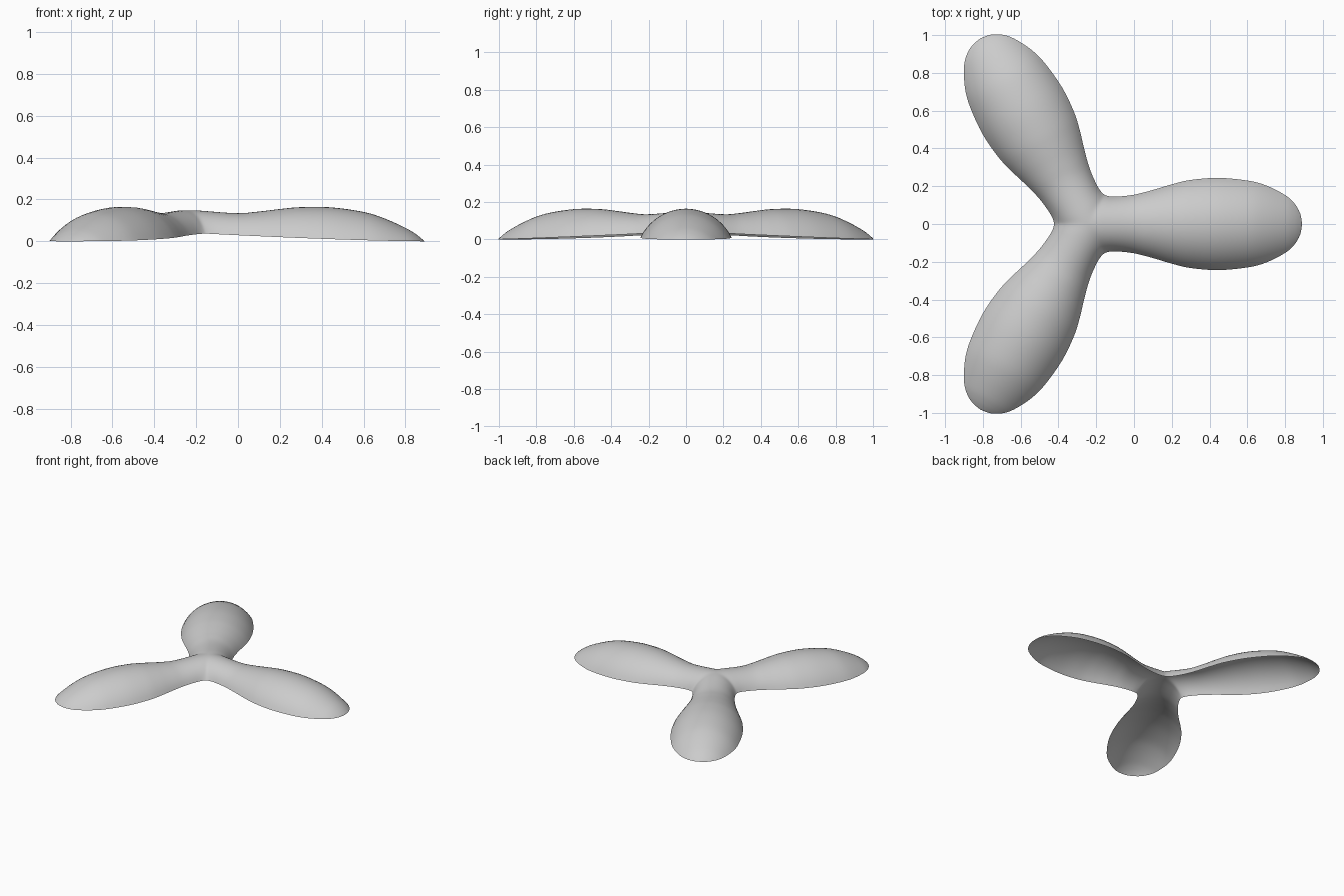
import bpy, bmesh, math
from mathutils import Vector, Matrix

if "Cube" in bpy.data.objects:
    bpy.data.objects.remove(bpy.data.objects["Cube"])

HUB_X = -0.245    # centre of the three-fold symmetry
SUB, HALF = 4, 10  # steps between stations, steps from crest to rim

# Stations along one lobe: rim x, rim half-width, crest x, crest height
STATIONS = [Vector(s) for s in (
    (0.089, 0.154, 0.000, 0.150), (0.112, 0.147, 0.060, 0.148),
    (0.155, 0.145, 0.135, 0.142), (0.245, 0.155, 0.245, 0.135),
    (0.345, 0.180, 0.345, 0.142), (0.445, 0.210, 0.445, 0.154),
    (0.545, 0.233, 0.545, 0.163), (0.690, 0.244, 0.690, 0.162),
    (0.845, 0.230, 0.845, 0.140), (0.945, 0.204, 0.945, 0.109),
    (1.045, 0.153, 1.045, 0.064), (1.095, 0.108, 1.095, 0.034),
    (1.125, 0.055, 1.125, 0.010), (1.135, 0.000, 1.135, 0.000))]


def smooth_stations(pts):
    """Catmull-Rom curve through the stations."""
    out = []
    for i in range(len(pts) - 1):
        b, c = pts[i], pts[i + 1]
        a = pts[i - 1] if i else b * 2 - c
        d = pts[i + 2] if i + 2 < len(pts) else c * 2 - b
        for k in range(SUB):
            t = k / SUB
            out.append(0.5 * (2 * b + (c - a) * t + (2 * a - 5 * b + 4 * c - d) * t * t
                              + (3 * b - a - 3 * c + d) * t ** 3))
    return out


def section(rim_x, width, crest_x, height):
    """Circular arch from one rim over the crest to the other rim."""
    t = min(max((rim_x - 0.089) / 1.046, 0), 1)
    rim_z = min(0.037 * (1 - t) ** 1.5, height * 0.5)
    span = math.hypot(width, rim_x - crest_x)
    rise = max(height - rim_z, 1e-4)
    radius = (span * span + rise * rise) / (2 * rise)
    half_angle = math.atan2(span, radius - rise)
    row = []
    for j in range(-HALF, HALF + 1):
        a = half_angle * j / HALF
        f = radius * math.sin(a) / span
        z = height - radius * (1 - math.cos(a))
        row.append(Vector((crest_x + (rim_x - crest_x) * abs(f), width * f, z)))
    return row


# Three lobes welded together at the hub
bm = bmesh.new()
rows = [section(*s) for s in smooth_stations(STATIONS)]
for k in range(3):
    turn = Matrix.Rotation(math.radians(120 * k), 3, 'Z')
    grid = [[bm.verts.new(turn @ p) for p in row] for row in rows]
    tip = bm.verts.new(turn @ Vector((1.135, 0, 0)))
    for r, s in zip(grid, grid[1:]):
        for j in range(2 * HALF):
            bm.faces.new((r[j], s[j], s[j + 1], r[j + 1]))
    for j in range(2 * HALF):
        bm.faces.new((grid[-1][j], tip, grid[-1][j + 1]))
bmesh.ops.remove_doubles(bm, verts=bm.verts, dist=0.0005)

# Blend the hub where the lobes meet
hub = [v for v in bm.verts if v.co.xy.length < 0.3 and not v.is_boundary]
for _ in range(5):
    bmesh.ops.smooth_vert(bm, verts=hub, factor=0.5,
                          use_axis_x=True, use_axis_y=True, use_axis_z=True)
bmesh.ops.recalc_face_normals(bm, faces=bm.faces)
if sum(f.normal.z for f in bm.faces) < 0:
    bmesh.ops.reverse_faces(bm, faces=bm.faces)
for f in bm.faces:
    f.smooth = True
bmesh.ops.translate(bm, verts=bm.verts, vec=(HUB_X, 0, 0))

mesh = bpy.data.meshes.new("three_lobed_shell")
bm.to_mesh(mesh)
bm.free()
shell = bpy.data.objects.new("three_lobed_shell", mesh)
bpy.context.collection.objects.link(shell)

grey = bpy.data.materials.new("light_grey")
grey.diffuse_color = (0.6, 0.6, 0.6, 1)
grey.use_nodes = True
grey.node_tree.nodes["Principled BSDF"].inputs["Base Color"].default_value = grey.diffuse_color
mesh.materials.append(grey)
